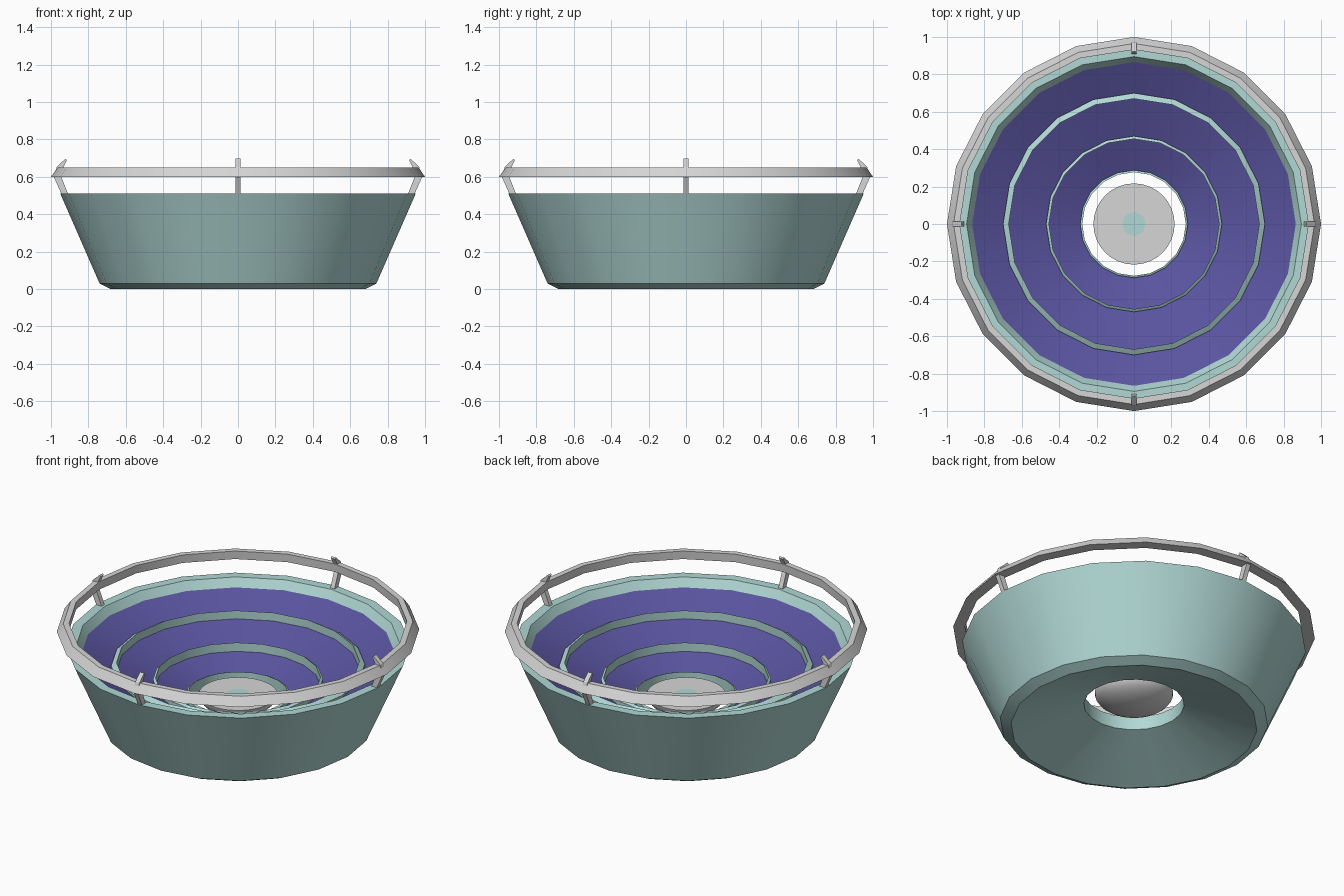
import bpy, bmesh, math

if "Cube" in bpy.data.objects:
    bpy.data.objects.remove(bpy.data.objects["Cube"])


def material(name, rgb):
    m = bpy.data.materials.new(name)
    m.diffuse_color = (*rgb, 1)
    m.use_nodes = True
    m.node_tree.nodes["Principled BSDF"].inputs["Base Color"].default_value = m.diffuse_color
    return m


teal = material("pale teal", (0.44, 0.69, 0.665))
purple = material("deep purple", (0.102, 0.089, 0.352))
gray = material("light gray", (0.67, 0.67, 0.67))


def finish(name, bm, mats, angle=30):
    bmesh.ops.recalc_face_normals(bm, faces=bm.faces)
    me = bpy.data.meshes.new(name)
    bm.to_mesh(me)
    bm.free()
    for m in mats:
        me.materials.append(m)
    ob = bpy.data.objects.new(name, me)
    bpy.context.collection.objects.link(ob)
    bpy.ops.object.select_all(action='DESELECT')
    ob.select_set(True)
    bpy.context.view_layer.objects.active = ob
    bpy.ops.object.shade_smooth_by_angle(angle=math.radians(angle))
    return ob


def lathe(name, profile, mats, sides=20, painted=()):
    """Spin a closed (radius, height) profile; painted segments use slot 1."""
    bm = bmesh.new()
    rings = []
    for r, z in profile:
        if r == 0:
            rings.append([bm.verts.new((0, 0, z))] * sides)
        else:
            rings.append([bm.verts.new((r * math.cos(2 * math.pi * i / sides),
                                        r * math.sin(2 * math.pi * i / sides), z))
                          for i in range(sides)])
    n = len(profile)
    for k in range(n):
        a, b = rings[k], rings[(k + 1) % n]
        if profile[k][0] == 0 and profile[(k + 1) % n][0] == 0:
            continue
        for i in range(sides):
            j = (i + 1) % sides
            f = bm.faces.new(list(dict.fromkeys((a[i], a[j], b[j], b[i]))))
            f.material_index = 1 if k in painted else 0
    return finish(name, bm, mats)


# Bowl: outer shell, rim, three purple terraces with lips, open centre, hollow base
bowl = [(0.68, 0), (0.74, 0.03), (0.95, 0.51), (0.895, 0.51),
        (0.865, 0.46), (0.70, 0.38), (0.70, 0.392), (0.67, 0.41),
        (0.67, 0.36), (0.47, 0.28), (0.47, 0.305), (0.455, 0.315),
        (0.455, 0.262), (0.288, 0.192), (0.288, 0.215), (0.277, 0.22),
        (0.277, 0.14)]
lathe("bowl", bowl, [teal, purple], painted=(4, 8, 12))

# Guard ring above the rim
lathe("guard_ring", [(1.0, 0.60), (0.965, 0.65), (0.932, 0.65), (0.935, 0.60)], [gray])

# Hooked struts holding the ring, one on each axis
hook = [(0.905, 0.50), (0.94, 0.50), (0.985, 0.60), (0.968, 0.655),
        (0.922, 0.697), (0.914, 0.69), (0.935, 0.65), (0.945, 0.60)]
for q in range(4):
    bm = bmesh.new()
    f = bm.faces.new([bm.verts.new((r, -0.014, z)) for r, z in hook])
    ext = bmesh.ops.extrude_face_region(bm, geom=[f])
    bmesh.ops.translate(bm, vec=(0, 0.028, 0),
                        verts=[v for v in ext["geom"] if isinstance(v, bmesh.types.BMVert)])
    ob = finish(f"strut_{q + 1}", bm, [gray], 20)
    ob.rotation_euler.z = q * math.pi / 2

# Central pod: flat top with a shallow dome below
dome = [(0, 0.215)]
for k in range(9):
    t = k / 8 * math.pi / 2
    dome.append((0.217 * math.cos(t) if k < 8 else 0, 0.215 - 0.1 * math.sin(t)))
lathe("centre_pod", dome, [gray], 32)

# Small teal plate on the pod
lathe("pod_plate", [(0, 0.214), (0.065, 0.214), (0.065, 0.217), (0, 0.217)], [teal], 8)
